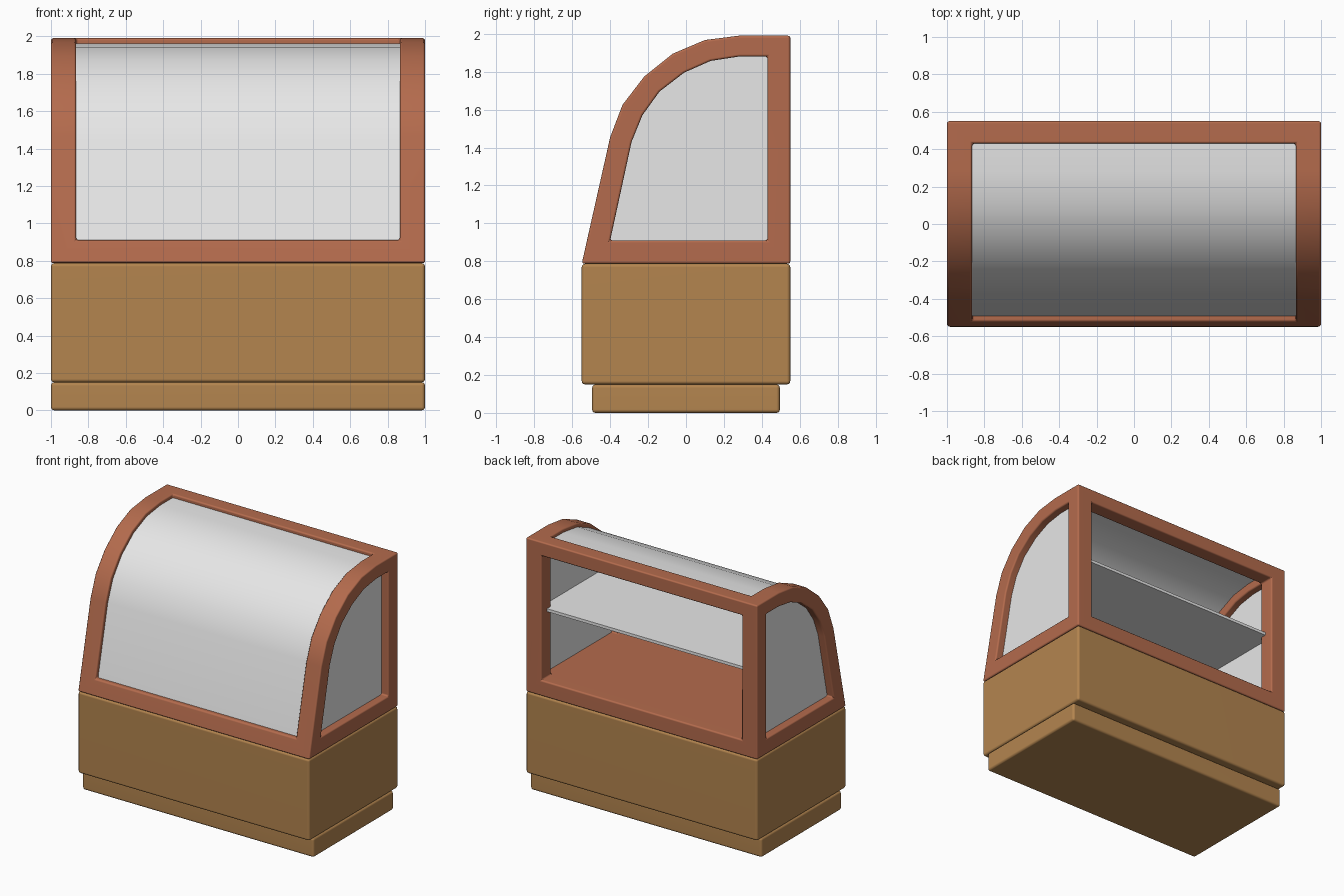
import bpy, bmesh

if "Cube" in bpy.data.objects:
    bpy.data.objects.remove(bpy.data.objects["Cube"])

def mat(name, rgb):
    m = bpy.data.materials.new(name)
    m.diffuse_color = (*rgb, 1)
    m.use_nodes = True
    m.node_tree.nodes["Principled BSDF"].inputs["Base Color"].default_value = m.diffuse_color
    return m

wood = mat("tan_wood", (0.456, 0.235, 0.078))
terracotta = mat("terracotta", (0.456, 0.147, 0.074))
glass = mat("pale_glass", (0.8, 0.8, 0.8))

def prism(name, pts, x0, x1, material):
    """Extrude a (y, z) profile along x."""
    bm = bmesh.new()
    a = [bm.verts.new((x0, y, z)) for y, z in pts]
    b = [bm.verts.new((x1, y, z)) for y, z in pts]
    bm.faces.new(a)
    bm.faces.new(b[::-1])
    n = len(pts)
    for i in range(n):
        j = (i + 1) % n
        bm.faces.new((a[i], b[i], b[j], a[j]))
    bmesh.ops.recalc_face_normals(bm, faces=bm.faces)
    me = bpy.data.meshes.new(name)
    bm.to_mesh(me)
    bm.free()
    me.materials.append(material)
    ob = bpy.data.objects.new(name, me)
    bpy.context.collection.objects.link(ob)
    return ob

def box(name, x, y0, y1, z0, z1, material):
    return prism(name, [(y0, z0), (y1, z0), (y1, z1), (y0, z1)], -x, x, material)

def activate(ob):
    bpy.ops.object.select_all(action='DESELECT')
    ob.select_set(True)
    bpy.context.view_layer.objects.active = ob

def smooth(ob, angle=0.6):
    activate(ob)
    bpy.ops.object.shade_smooth_by_angle(angle=angle)

def soften(ob, width=0.018):
    """Rounded edges with flat-looking faces."""
    activate(ob)
    b = ob.modifiers.new("bevel", 'BEVEL')
    b.width, b.segments = width, 3
    b.limit_method, b.angle_limit = 'ANGLE', 0.6
    bpy.ops.object.modifier_apply(modifier=b.name)
    smooth(ob)
    w = ob.modifiers.new("normals", 'WEIGHTED_NORMAL')
    w.keep_sharp = True

# Cabinet base
soften(box("plinth", 1, -0.495, 0.495, 0, 0.15, wood))
soften(box("cabinet_body", 1, -0.55, 0.55, 0.15, 0.787, wood))

# Side profiles: outer edge and window edge, matching point for point
outer = [(0.55, 0.787), (0.55, 1.99), (0.28, 1.99), (0.10, 1.967), (-0.07, 1.895),
         (-0.22, 1.775), (-0.335, 1.625), (-0.40, 1.455), (-0.55, 0.787)]
inner = [(0.43, 0.91), (0.43, 1.88), (0.28, 1.88), (0.13, 1.857), (-0.01, 1.795),
         (-0.14, 1.695), (-0.23, 1.57), (-0.287, 1.43), (-0.40, 0.91)]

def between(t):
    return [(a + (c - a) * t, b + (d - b) * t) for (a, b), (c, d) in zip(outer, inner)]

# Display frame: solid block with side, front and back openings cut out
frame = prism("display_frame", outer, -1, 1, terracotta)
cutters = [prism("side_cutter", inner, -1.2, 1.2, terracotta),
           box("front_cutter", 0.865, -1, 0.43, 0.91, 2.5, terracotta),
           box("back_cutter", 0.865, 0.2, 1, 0.91, 1.88, terracotta)]
for c in cutters:
    c.hide_render = True
    activate(frame)
    m = frame.modifiers.new("cut", 'BOOLEAN')
    m.operation, m.solver, m.object = 'DIFFERENCE', 'EXACT', c
    bpy.ops.object.modifier_apply(modifier=m.name)
    bpy.data.objects.remove(c)
soften(frame)

# Curved front glass sits just below the outer edge of the frame
sheet = between(0.25)[1:]
under = between(0.42)[1:]
smooth(prism("front_glass", sheet + under[::-1], -0.9, 0.9, glass))

# Side glass panes
for side, s in (("left", -1), ("right", 1)):
    prism(side + "_glass", between(0.7), s * 0.92, s * 0.94, glass)

# Inner shelf
box("shelf", 0.925, -0.34, 0.48, 1.42, 1.443, glass)
